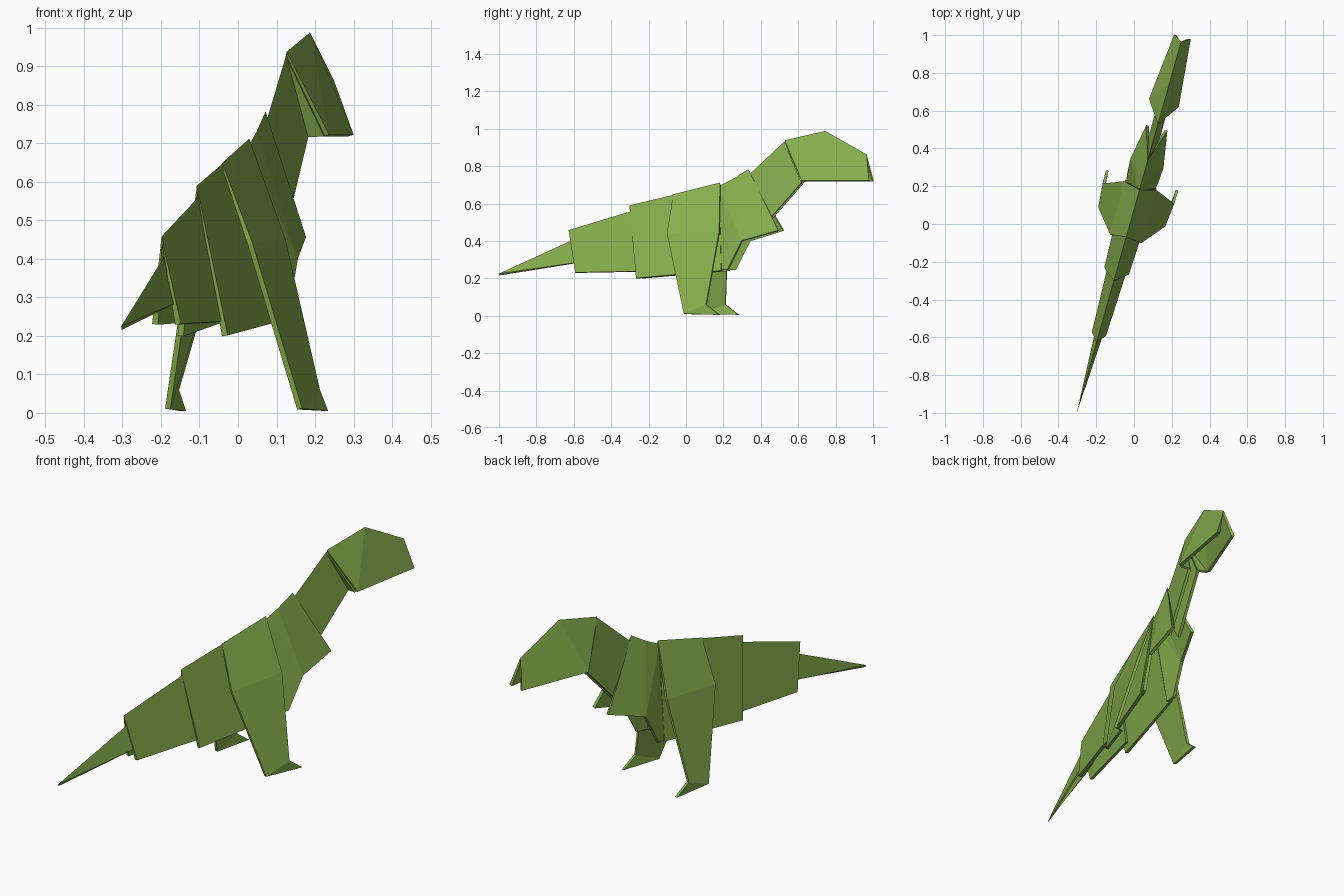
import bpy, bmesh, math
from mathutils import Matrix

if "Cube" in bpy.data.objects:
    bpy.data.objects.remove(bpy.data.objects["Cube"])

green = bpy.data.materials.new("green_paper")
green.diffuse_color = (0.25, 0.43, 0.075, 1)
green.use_nodes = True
green.node_tree.nodes["Principled BSDF"].inputs["Base Color"].default_value = green.diffuse_color

# The animal is modelled along local +Y, then turned to its diagonal heading
HEADING = Matrix.Translation((-0.022, 0, 0)) @ Matrix.Rotation(-math.radians(15.7), 4, 'Z')


def folded_sheet(name, pts, faces, thickness=0.016):
    """Paper sheet: points (sideways, along, up) for one half, mirrored over the ridge."""
    bm = bmesh.new()
    right = [bm.verts.new(p) for p in pts]
    left = [v if v.co.x == 0 else bm.verts.new((-v.co.x, v.co.y, v.co.z)) for v in right]
    for f in faces:
        bm.faces.new([right[i] for i in f])
        bm.faces.new([left[i] for i in reversed(f)])
    bm.transform(HEADING)
    mesh = bpy.data.meshes.new(name)
    bm.to_mesh(mesh)
    bm.free()
    mesh.materials.append(green)
    ob = bpy.data.objects.new(name, mesh)
    bpy.context.collection.objects.link(ob)
    mod = ob.modifiers.new("paper", 'SOLIDIFY')
    mod.thickness = thickness
    mod.offset = 0
    return ob


# Tail: pointed tip tucked into a wider section
folded_sheet("tail_tip",
             [(0, -1.038, 0.22), (0, -0.56, 0.43), (0.02, -0.56, 0.29)],
             [(0, 1, 2)], 0.01)
folded_sheet("tail_section",
             [(0, -0.65, 0.45), (0, -0.22, 0.575), (0.045, -0.22, 0.237), (0.031, -0.604, 0.23)],
             [(0, 1, 2, 3)])

# Body: long folded sheet under the hips
folded_sheet("body",
             [(0, -0.312, 0.582), (0, 0.185, 0.697), (0.078, 0.22, 0.24), (0.06, -0.258, 0.2)],
             [(0, 1, 2, 3)])

# Hips and legs in one sheet: saddle, thigh, foot
folded_sheet("hips_and_legs",
             [(0, -0.07, 0.642), (0, 0.19, 0.705),
              (0.078, -0.082, 0.44), (0.085, 0.21, 0.45),
              (0.178, 0.04, 0.01), (0.19, 0.167, 0.06), (0.192, 0.24, 0.005)],
             [(0, 1, 3, 2), (2, 3, 5, 4), (4, 5, 6)], 0.014)

# Chest: flared sheet with pointed shoulder flaps
folded_sheet("chest",
             [(0, 0.185, 0.685), (0, 0.26, 0.722), (0, 0.345, 0.775),
              (0.05, 0.528, 0.455), (0.083, 0.335, 0.4),
              (0.078, 0.255, 0.245), (0.07, 0.2, 0.245)],
             [(1, 2, 3, 4), (0, 1, 4), (0, 4, 5, 6)])

# Neck: narrow fold rising from the chest
folded_sheet("neck",
             [(0, 0.29, 0.69), (0, 0.55, 0.925), (0.022, 0.655, 0.718), (0.024, 0.43, 0.47)],
             [(0, 1, 2, 3)], 0.014)

# Head: tapered hood, with tucked gussets at its back
folded_sheet("head",
             [(0, 0.55, 0.93), (0, 0.772, 0.98), (0, 1.0, 0.855),
              (0.038, 1.028, 0.72), (0.074, 0.665, 0.72)],
             [(0, 1, 4), (1, 2, 3, 4)])
folded_sheet("head_gusset",
             [(0, 0.55, 0.925), (0.07, 0.66, 0.72), (0.022, 0.655, 0.718)],
             [(0, 1, 2)], 0.01)
